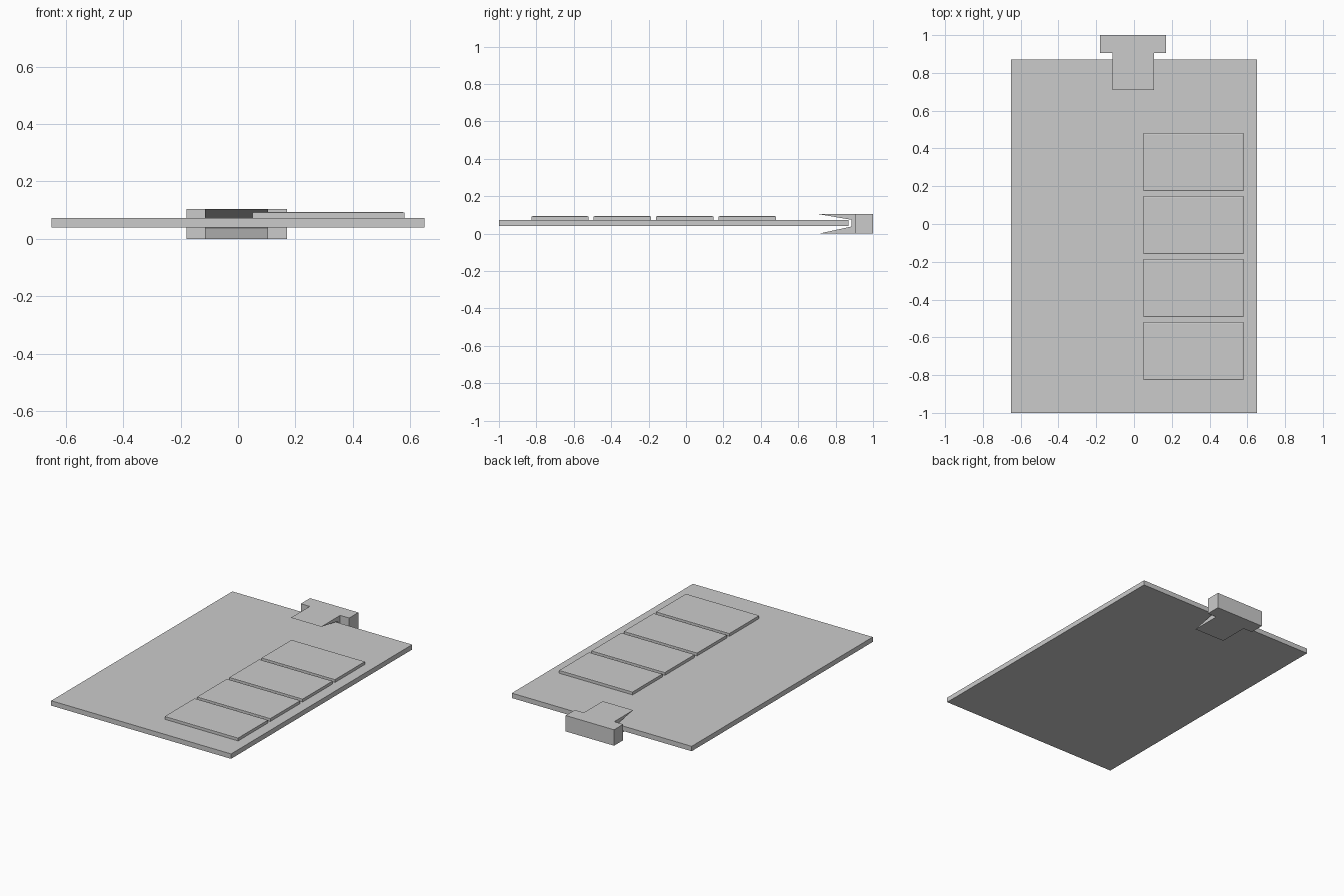
import bpy
import bmesh

cube = bpy.data.objects.get("Cube")
if cube:
    bpy.data.objects.remove(cube, do_unlink=True)

grey = bpy.data.materials.new("plain_grey")
grey.use_nodes = True
grey.diffuse_color = (0.6, 0.6, 0.6, 1)
grey.node_tree.nodes["Principled BSDF"].inputs["Base Color"].default_value = (0.6, 0.6, 0.6, 1)


def finish(name, bm):
    bmesh.ops.recalc_face_normals(bm, faces=bm.faces)
    mesh = bpy.data.meshes.new(name)
    bm.to_mesh(mesh)
    bm.free()
    mesh.materials.append(grey)
    obj = bpy.data.objects.new(name, mesh)
    bpy.context.collection.objects.link(obj)
    return obj


def extrude_profile(name, points, x0, x1):
    """Sweep a closed side profile of (y, z) points along x."""
    bm = bmesh.new()
    face = bm.faces.new([bm.verts.new((x0, y, z)) for y, z in points])
    moved = bmesh.ops.extrude_face_region(bm, geom=[face])["geom"]
    verts = [v for v in moved if isinstance(v, bmesh.types.BMVert)]
    bmesh.ops.translate(bm, verts=verts, vec=(x1 - x0, 0, 0))
    return finish(name, bm)


def box(name, x, y, z):
    return extrude_profile(name, [(y[0], z[0]), (y[1], z[0]), (y[1], z[1]), (y[0], z[1])], *x)


# Flat backing board
box("board", (-0.65, 0.65), (-1.0, 0.87), (0.04, 0.072))

# Row of thin panels, each with a narrow sloped rim
for i in range(4):
    y0 = -0.827 + i * 0.3335
    panel = box(f"panel_{i + 1}", (0.05, 0.58), (y0, y0 + 0.307), (0.072, 0.091))
    bm = bmesh.new()
    bm.from_mesh(panel.data)
    top = max(bm.faces, key=lambda f: f.calc_center_median().z)
    bmesh.ops.inset_region(bm, faces=[top], thickness=0.008, depth=0.002)
    bm.to_mesh(panel.data)
    bm.free()

# Clip with two tapering jaws that open towards the front
extrude_profile("clip_jaws", [
    (1.0, 0.0), (1.0, 0.104), (0.71, 0.104), (0.885, 0.074),
    (0.885, 0.038), (0.71, 0.0)], -0.115, 0.105)

# Grip blocks on both sides of the clip
box("clip_right_block", (-0.18, -0.115), (0.905, 1.0), (0.0, 0.104))
box("clip_left_block", (0.105, 0.17), (0.905, 1.0), (0.0, 0.104))
